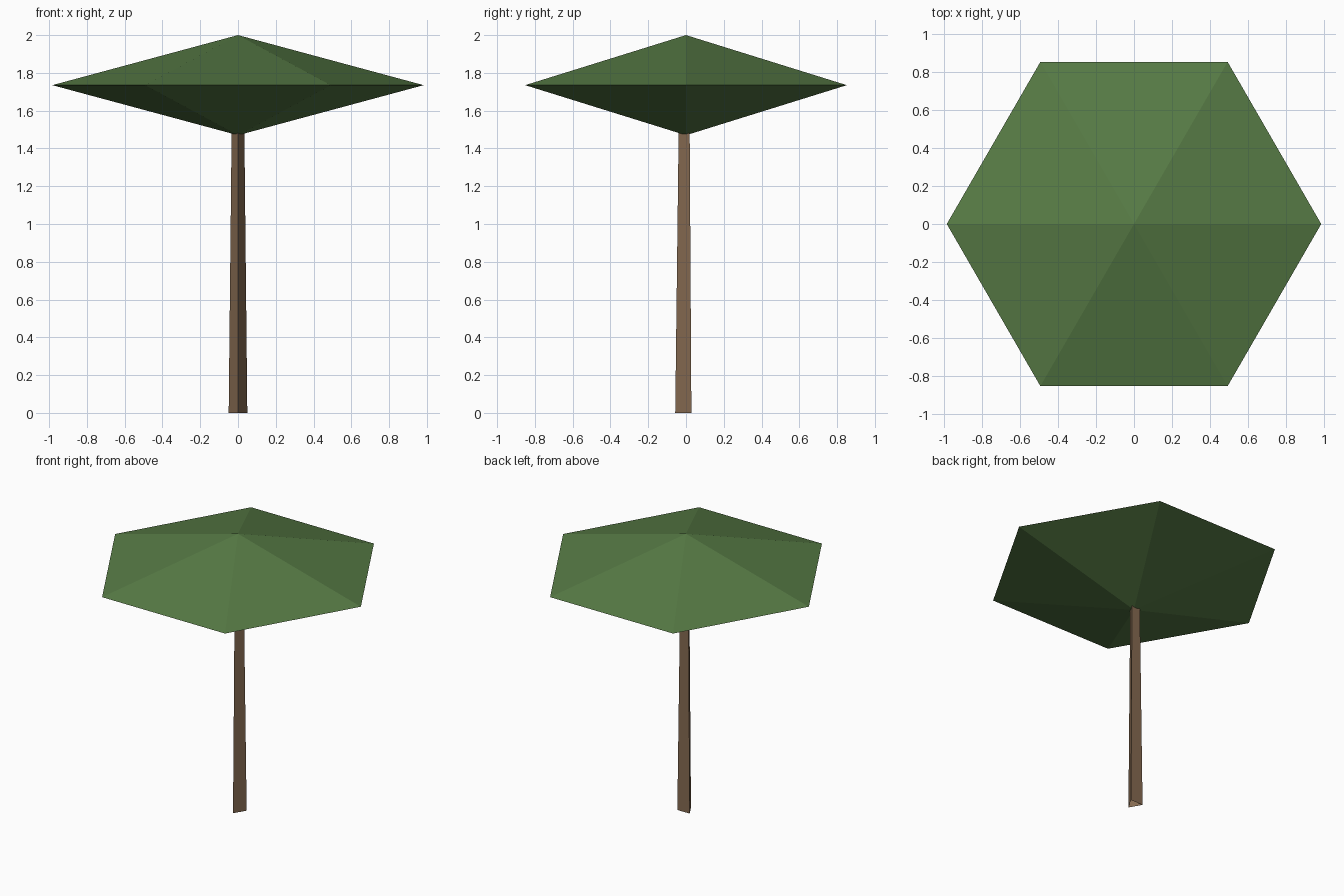
import bpy
import bmesh
import math

if "Cube" in bpy.data.objects:
    bpy.data.objects.remove(bpy.data.objects["Cube"])


def material(name, color):
    m = bpy.data.materials.new(name)
    m.diffuse_color = (*color, 1.0)
    m.use_nodes = True
    m.node_tree.nodes["Principled BSDF"].inputs["Base Color"].default_value = m.diffuse_color
    return m


def ring(bm, sides, radius, z, start):
    return [bm.verts.new((radius * math.cos(start + 2 * math.pi * i / sides),
                          radius * math.sin(start + 2 * math.pi * i / sides), z))
            for i in range(sides)]


def finish(bm, name, mat):
    mesh = bpy.data.meshes.new(name)
    bm.normal_update()
    bm.to_mesh(mesh)
    bm.free()
    mesh.materials.append(mat)
    obj = bpy.data.objects.new(name, mesh)
    bpy.context.collection.objects.link(obj)
    return obj


bark = material("bark brown", (0.235, 0.145, 0.082))
leaf = material("leaf green", (0.095, 0.198, 0.060))

# Trunk: tapered three-sided tube with one edge facing the front, open ends
bm = bmesh.new()
low = ring(bm, 3, 0.057, 0.0, -math.pi / 2)
high = ring(bm, 3, 0.039, 1.485, -math.pi / 2)
for i in range(3):
    j = (i + 1) % 3
    bm.faces.new((low[i], low[j], high[j], high[i]))
finish(bm, "trunk", bark)

# Canopy: flat six-sided double pyramid
bm = bmesh.new()
rim = ring(bm, 6, 0.983, 1.735, 0.0)
top = bm.verts.new((0, 0, 2.0))
bottom = bm.verts.new((0, 0, 1.47))
for i in range(6):
    j = (i + 1) % 6
    bm.faces.new((rim[i], rim[j], top))
    bm.faces.new((rim[j], rim[i], bottom))
finish(bm, "canopy", leaf)
